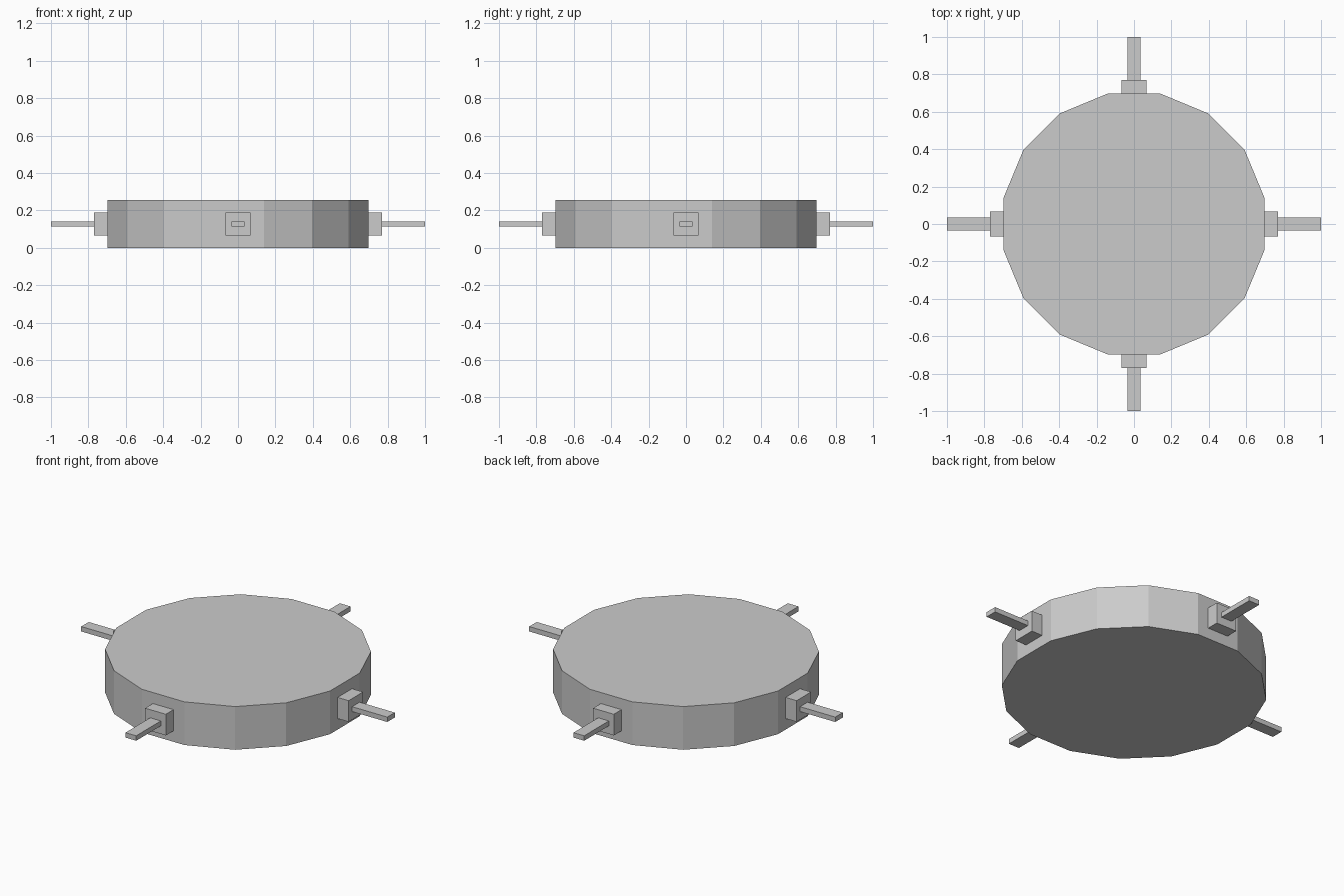
import bpy
import math
from mathutils import Matrix

if "Cube" in bpy.data.objects:
    bpy.data.objects.remove(bpy.data.objects["Cube"])

SIDES = 16
APOTHEM = 0.698
HEIGHT = 0.255
MID_Z = HEIGHT / 2


def box(name, x0, x1, width, height, angle):
    """Box reaching outward from x0 to x1, turned about the z axis."""
    bpy.ops.mesh.primitive_cube_add(size=1)
    obj = bpy.context.object
    obj.name = name
    place = Matrix.Translation(((x0 + x1) / 2, 0, MID_Z))
    scale = Matrix.Diagonal((x1 - x0, width, height, 1))
    obj.data.transform(Matrix.Rotation(angle, 4, 'Z') @ place @ scale)
    return obj


# Low-poly disc body, with flat facets facing the four axes
bpy.ops.mesh.primitive_cylinder_add(
    vertices=SIDES, radius=APOTHEM / math.cos(math.pi / SIDES), depth=HEIGHT)
body = bpy.context.object
body.name = "disc_body"
body.data.transform(Matrix.Translation((0, 0, MID_Z))
                    @ Matrix.Rotation(math.pi / SIDES, 4, 'Z'))

# Four sockets with flat prongs
for i, side in enumerate(("right", "back", "left", "front")):
    angle = i * math.pi / 2
    box(side + "_socket", APOTHEM - 0.01, 0.77, 0.135, 0.125, angle)
    box(side + "_prong", 0.76, 1.0, 0.07, 0.029, angle)
